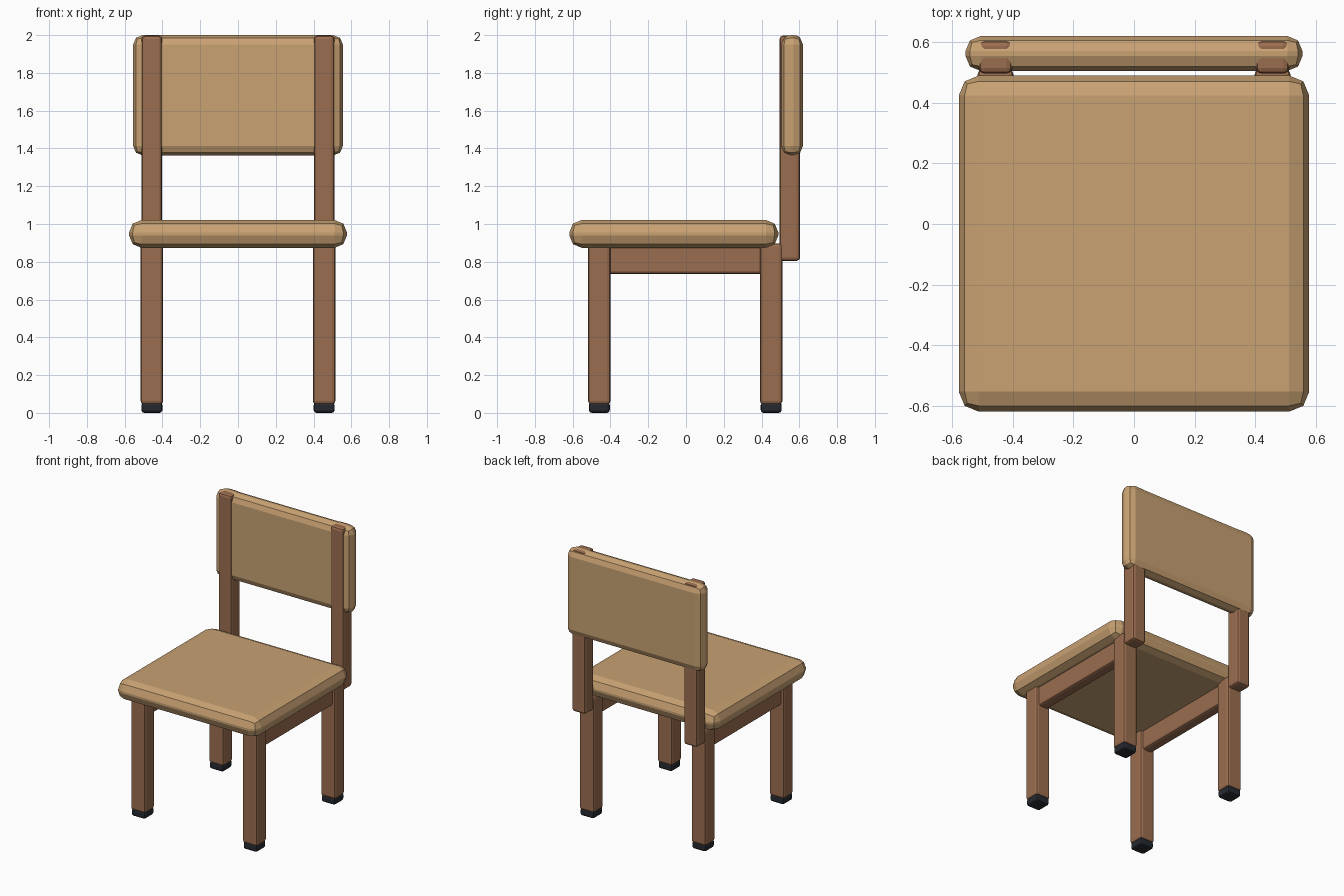
import bpy, bmesh

if "Cube" in bpy.data.objects:
    bpy.data.objects.remove(bpy.data.objects["Cube"])


def material(name, rgb):
    m = bpy.data.materials.new(name)
    m.diffuse_color = (*rgb, 1)
    m.use_nodes = True
    m.node_tree.nodes["Principled BSDF"].inputs["Base Color"].default_value = m.diffuse_color
    return m


light_wood = material("light_wood", (0.58, 0.36, 0.17))
dark_wood = material("dark_wood", (0.33, 0.155, 0.08))
rubber = material("rubber", (0.018, 0.023, 0.03))


def block(name, xs, ys, zs, mat, bevel, segments=2):
    """Box between the given limits, with rounded edges."""
    size = [b - a for a, b in (xs, ys, zs)]
    mesh = bpy.data.meshes.new(name)
    bm = bmesh.new()
    bmesh.ops.create_cube(bm, size=1)
    bmesh.ops.scale(bm, vec=size, verts=bm.verts)
    bmesh.ops.bevel(bm, geom=bm.edges[:], offset=bevel, segments=segments,
                    profile=0.5, affect='EDGES')
    bm.to_mesh(mesh)
    bm.free()
    mesh.materials.append(mat)
    obj = bpy.data.objects.new(name, mesh)
    obj.location = [(a + b) / 2 for a, b in (xs, ys, zs)]
    bpy.context.collection.objects.link(obj)
    return obj


def around(centre, width):
    return (centre - width / 2, centre + width / 2)


# Seat and backrest panel
block("seat", (-0.577, 0.577), (-0.618, 0.489), (0.874, 1.021), light_wood, 0.066)
block("backrest", (-0.555, 0.555), (0.504, 0.619), (1.363, 2.0), light_wood, 0.05)

for side, sx in (("left", -1), ("right", 1)):
    x = sx * 0.456
    # Legs with rubber feet
    for end, y in (("front", -0.459), ("back", 0.451)):
        block(f"{end}_{side}_leg", around(x, 0.118), around(y, 0.118),
              (0.045, 0.898), dark_wood, 0.017)
        block(f"{end}_{side}_foot", around(x, 0.111), around(y, 0.111),
              (0.0, 0.056), rubber, 0.015)
    # Side rail under the seat
    block(f"{side}_rail", around(x, 0.08), (-0.45, 0.44), (0.735, 0.89),
          dark_wood, 0.015)
    # Upright that carries the backrest
    block(f"{side}_back_post", around(x, 0.109), (0.495, 0.604), (0.805, 1.997),
          dark_wood, 0.018)
